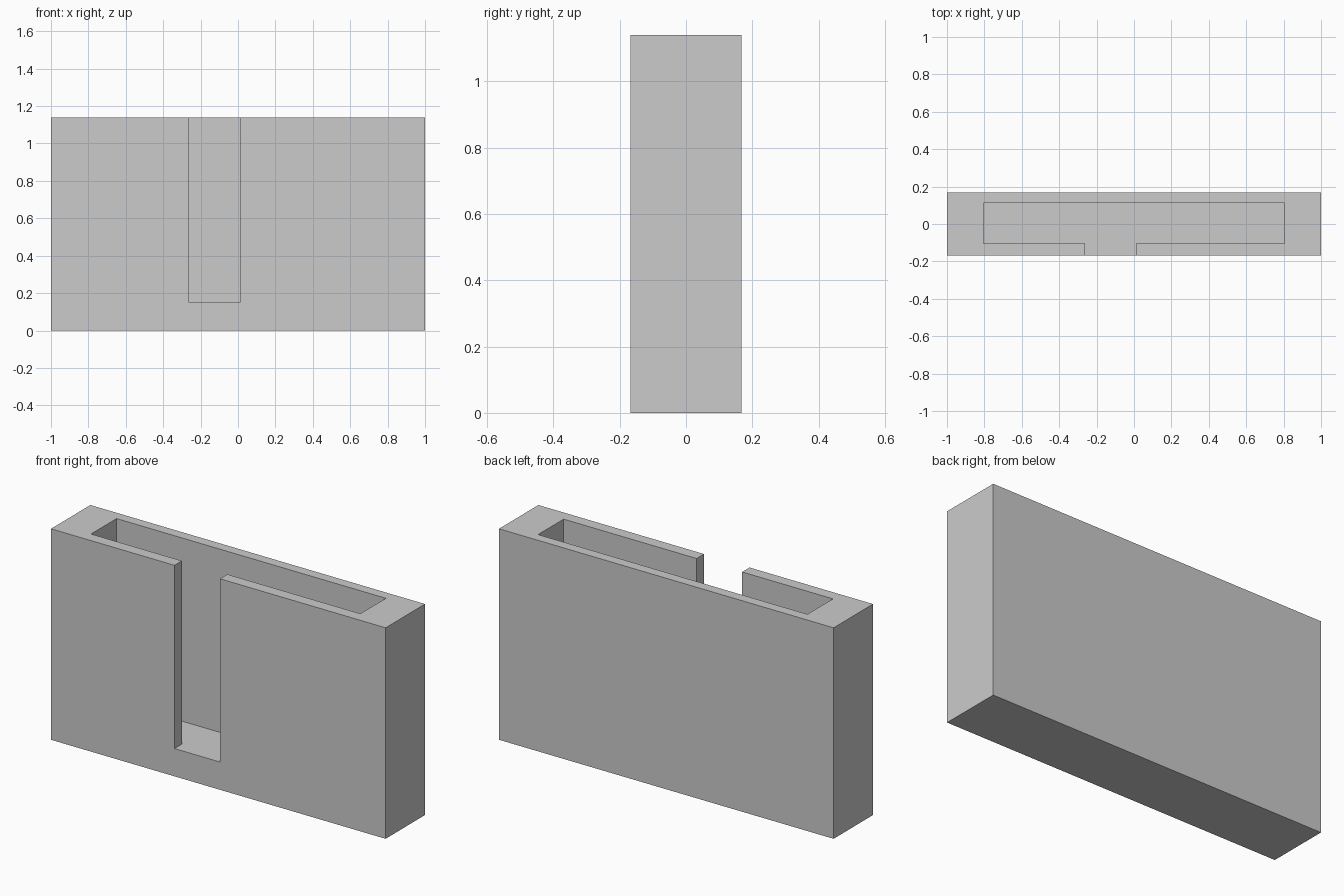
import bpy
import bmesh

cube = bpy.data.objects.get("Cube")
if cube:
    bpy.data.objects.remove(cube, do_unlink=True)

HALF_X, HALF_Y, HEIGHT = 1.0, 0.168, 1.14
FLOOR = 0.15

grey = bpy.data.materials.new("plain grey")
grey.use_nodes = True
colour = (0.6, 0.6, 0.6, 1)
grey.diffuse_color = colour
grey.node_tree.nodes["Principled BSDF"].inputs["Base Color"].default_value = colour


def prism(name, outline, bottom, top):
    """Extrude a plan outline upwards into a closed solid."""
    bm = bmesh.new()
    base = bm.faces.new([bm.verts.new((x, y, bottom)) for x, y in outline])
    walls = bmesh.ops.extrude_face_region(bm, geom=[base])
    verts = [v for v in walls["geom"] if isinstance(v, bmesh.types.BMVert)]
    bmesh.ops.translate(bm, verts=verts, vec=(0, 0, top - bottom))
    bmesh.ops.recalc_face_normals(bm, faces=bm.faces)
    mesh = bpy.data.meshes.new(name)
    bm.to_mesh(mesh)
    bm.free()
    mesh.materials.append(grey)
    obj = bpy.data.objects.new(name, mesh)
    bpy.context.collection.objects.link(obj)
    return obj


# Solid outer block
holder = prism("holder_body", [(-HALF_X, -HALF_Y), (HALF_X, -HALF_Y),
                               (HALF_X, HALF_Y), (-HALF_X, HALF_Y)], 0, HEIGHT)

# Pocket with a slot through the front wall, both open at the top
left, right, front, back = -0.805, 0.805, -0.105, 0.113
slot_a, slot_b, outside = -0.262, 0.01, -0.3
pocket = prism("pocket_cutter", [
    (left, front), (slot_a, front), (slot_a, outside), (slot_b, outside),
    (slot_b, front), (right, front), (right, back), (left, back)], FLOOR, HEIGHT + 0.2)
pocket.hide_render = True

# Cut the pocket, then discard the cutter
cut = holder.modifiers.new("pocket", "BOOLEAN")
cut.operation = "DIFFERENCE"
cut.solver = "EXACT"
cut.object = pocket
bpy.context.view_layer.objects.active = holder
bpy.ops.object.modifier_apply(modifier=cut.name)
bpy.data.objects.remove(pocket, do_unlink=True)
